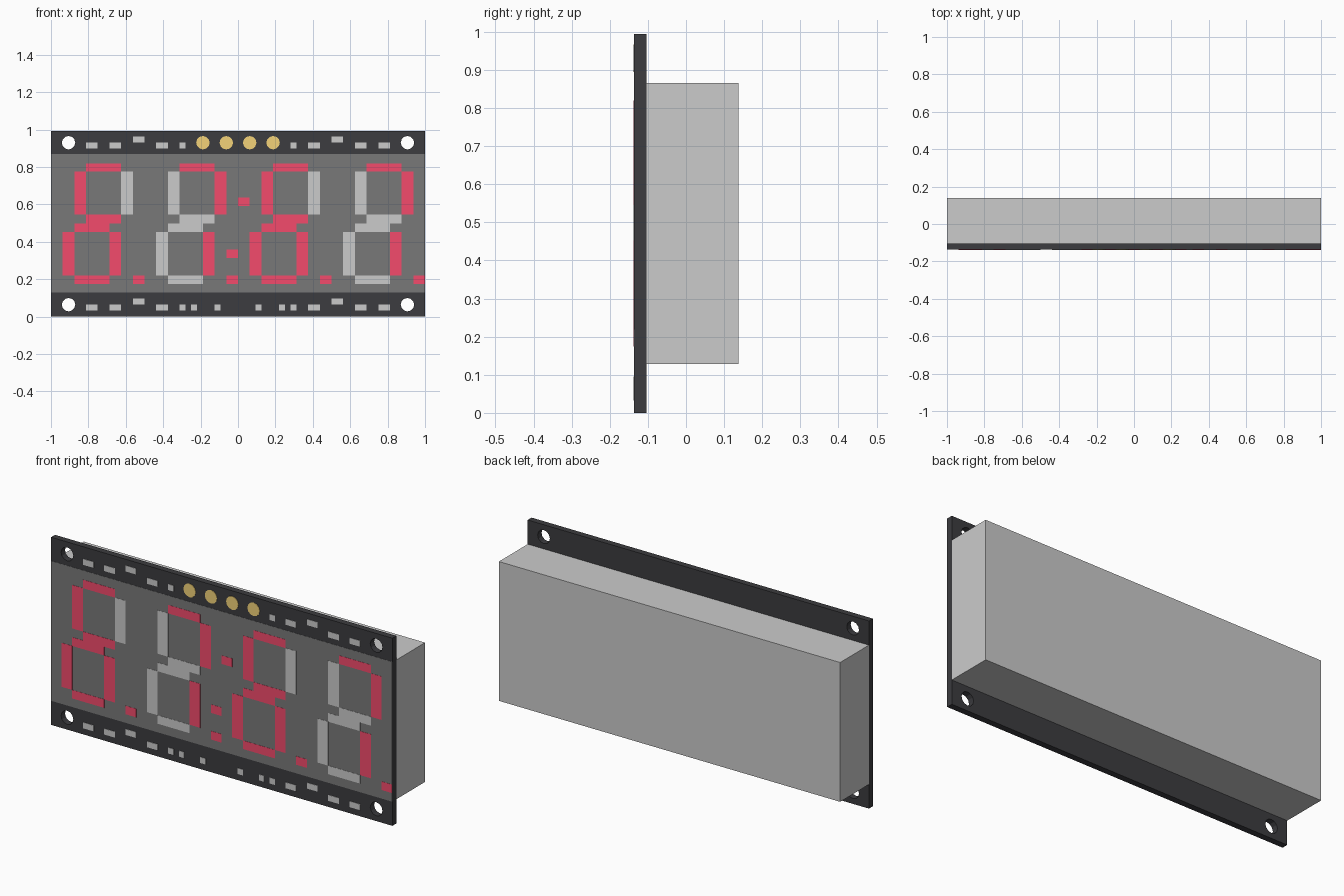
import bpy, bmesh
from mathutils import Matrix

if "Cube" in bpy.data.objects:
    bpy.data.objects.remove(bpy.data.objects["Cube"])

U = 1 / 16                 # layout grid pitch across the board
H = 0.994                  # board height
FRONT, BACK = -0.136, -0.103
SEG_Y = (-0.138, -0.1365)


def material(name, rgb):
    m = bpy.data.materials.new(name)
    m.diffuse_color = (*rgb, 1)
    m.use_nodes = True
    m.node_tree.nodes["Principled BSDF"].inputs["Base Color"].default_value = m.diffuse_color
    return m


def finish(name, bm, mat=None):
    bmesh.ops.recalc_face_normals(bm, faces=bm.faces)
    me = bpy.data.meshes.new(name)
    bm.to_mesh(me)
    bm.free()
    ob = bpy.data.objects.new(name, me)
    bpy.context.collection.objects.link(ob)
    if mat:
        me.materials.append(mat)
    return ob


def add_box(bm, x, y, z):
    m = Matrix.Translation([(a + b) / 2 for a, b in (x, y, z)])
    m = m @ Matrix.Diagonal([abs(b - a) for a, b in (x, y, z)] + [1])
    bmesh.ops.create_cube(bm, size=1, matrix=m)


def boxes(name, items, mat=None):
    bm = bmesh.new()
    for item in items:
        add_box(bm, *item)
    return finish(name, bm, mat)


def discs(name, centres, y, mat=None, r=0.036):
    bm = bmesh.new()
    for x, z in centres:
        m = Matrix.Translation((x, sum(y) / 2, z)) @ Matrix.Rotation(1.570796, 4, 'X')
        bmesh.ops.create_cone(bm, cap_ends=True, segments=12, radius1=r, radius2=r,
                              depth=y[1] - y[0], matrix=m)
    return finish(name, bm, mat)


def cell(k0, k1, z0, z1):
    return ((-1 + k0 * U, -1 + k1 * U), SEG_Y, (z0, z1))


black = material("board_black", (0.045, 0.045, 0.05))
dark = material("face_dark", (0.19, 0.19, 0.19))
red = material("lit_red", (0.9, 0.07, 0.15))
gold = material("pad_gold", (0.9, 0.65, 0.19))

# Circuit board with four mounting holes
board = boxes("circuit_board", [((-1, 1), (FRONT, BACK), (0, H))], black)
cutter = discs("hole_cutter", [(sx * 0.906, z) for sx in (-1, 1) for z in (0.064, H - 0.064)],
               (-0.3, 0.1))
mod = board.modifiers.new("holes", 'BOOLEAN')
mod.operation, mod.object, mod.solver = 'DIFFERENCE', cutter, 'EXACT'
bpy.context.view_layer.objects.active = board
bpy.ops.object.modifier_apply(modifier="holes")
bpy.data.objects.remove(cutter)

# Housing behind the board and dark display face in front
boxes("housing", [((-1, 1), (BACK, 0.138), (0.128, 0.866))])
boxes("display_face", [((-1, 1), (-0.137, FRONT), (0.128, 0.869))], dark)

# Slanted seven-segment digit, in grid columns and heights
Z = (0.174, 0.219, 0.452, 0.498, 0.545, 0.775, 0.82)
SEGMENTS = {
    'a': [(3, 6, Z[5], Z[6])],
    'b': [(6, 7, Z[4], Z[5])],
    'c': [(5, 6, Z[1], Z[2])],
    'd': [(2, 5, Z[0], Z[1])],
    'e': [(1, 2, Z[1], Z[2])],
    'f': [(2, 3, Z[4], Z[5])],
    'g': [(3, 6, Z[3], Z[4]), (2, 5, Z[2], Z[3])],
    'p': [(7, 8, Z[0], Z[1])],
}
lit, unlit = [], []
for digit, on in enumerate(("acdefgp", "abcp", "acdefgp", "abcp")):
    for key, parts in SEGMENTS.items():
        for k0, k1, z0, z1 in parts:
            (lit if key in on else unlit).append(cell(k0 + 8 * digit, k1 + 8 * digit, z0, z1))
# Colon dots
lit += [cell(16, 17, 0.591, 0.636), cell(15, 16, 0.315, 0.36)]
boxes("lit_segments", lit, red)
boxes("unlit_segments", unlit)

# Solder pads along the top edge
discs("solder_pads", [(k * U, H - 0.064) for k in (-3, -1, 1, 3)], (-0.138, FRONT), gold)

# Small surface components, mirrored left to right
chips = []
common = [(3, 4, 0), (5, 6, 0), (7, 8, 1), (9, 10, 0), (11, 11.5, 0)]
for base, row in ((0.899, common), (0.033, common + [(12, 12.5, 0), (14, 14.5, 0)])):
    for k0, k1, up in row:
        z = base + up * 0.0315
        for a, b in ((k0, k1), (32 - k1, 32 - k0)):
            chips.append(((-1 + a * U, -1 + b * U), (-0.138, FRONT), (z, z + 0.0315)))
boxes("surface_components", chips)
